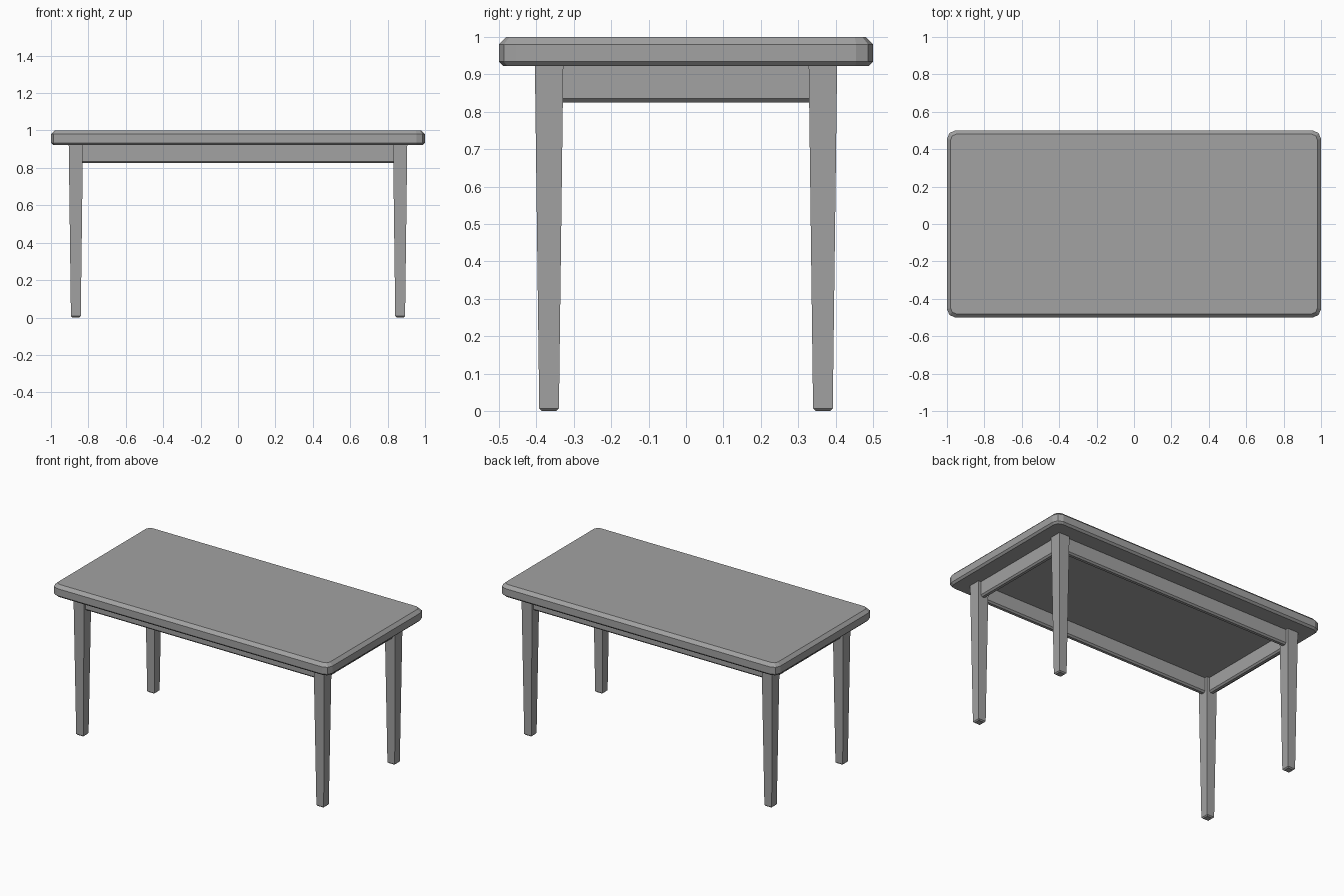
import bpy
import bmesh
from mathutils import Vector

cube = bpy.data.objects.get("Cube")
if cube:
    bpy.data.objects.remove(cube, do_unlink=True)

# Single grey finish
grey = bpy.data.materials.new("plain grey")
grey.use_nodes = True
colour = (0.36, 0.36, 0.36, 1)
grey.diffuse_color = colour
grey.node_tree.nodes["Principled BSDF"].inputs["Base Color"].default_value = colour


def box(name, centre, size, shape):
    """Make a box, then let shape(bm) refine it in local coordinates."""
    bm = bmesh.new()
    bmesh.ops.create_cube(bm, size=1)
    bmesh.ops.scale(bm, vec=size, verts=bm.verts)
    shape(bm)
    mesh = bpy.data.meshes.new(name)
    bm.to_mesh(mesh)
    bm.free()
    mesh.materials.append(grey)
    obj = bpy.data.objects.new(name, mesh)
    obj.location = centre
    bpy.context.collection.objects.link(obj)


def bevel(bm, edges, width, segments=1):
    bmesh.ops.bevel(bm, geom=edges, offset=width, offset_type='OFFSET',
                    segments=segments, profile=0.5, affect='EDGES')


def rim(bm, side):
    """Edges around the cap facing up (1) or down (-1)."""
    bm.normal_update()
    cap = max(bm.faces, key=lambda f: f.normal.z * side)
    return list(cap.edges)


def shape_top(bm):
    upright = [e for e in bm.edges
               if abs(e.verts[0].co.z - e.verts[1].co.z) > 0.01]
    bevel(bm, upright, 0.045, 2)
    bevel(bm, rim(bm, 1), 0.02)
    bevel(bm, rim(bm, -1), 0.012)


def shape_leg(bm):
    for v in bm.verts:
        if v.co.z < 0:
            v.co.x *= 0.69
            v.co.y *= 0.69
    bevel(bm, rim(bm, -1), 0.007)


def shape_rail(bm):
    bevel(bm, rim(bm, -1), 0.01)


# Table top
box("table_top", (0, 0, 0.961), (2, 1, 0.078), shape_top)

# Legs and the rails between them
leg_x, leg_y = 0.867, 0.366
for sx, side in ((1, "left"), (-1, "right")):
    for sy, end in ((-1, "front"), (1, "back")):
        box(f"{end}_{side}_leg", Vector((sx * leg_x, sy * leg_y, 0.463)),
            (0.076, 0.076, 0.926), shape_leg)
    box(f"{side}_rail", (sx * leg_x, 0, 0.875),
        (0.038, 2 * leg_y, 0.1), shape_rail)
for sy, end in ((-1, "front"), (1, "back")):
    box(f"{end}_rail", (0, sy * leg_y, 0.875),
        (2 * leg_x, 0.038, 0.1), shape_rail)
